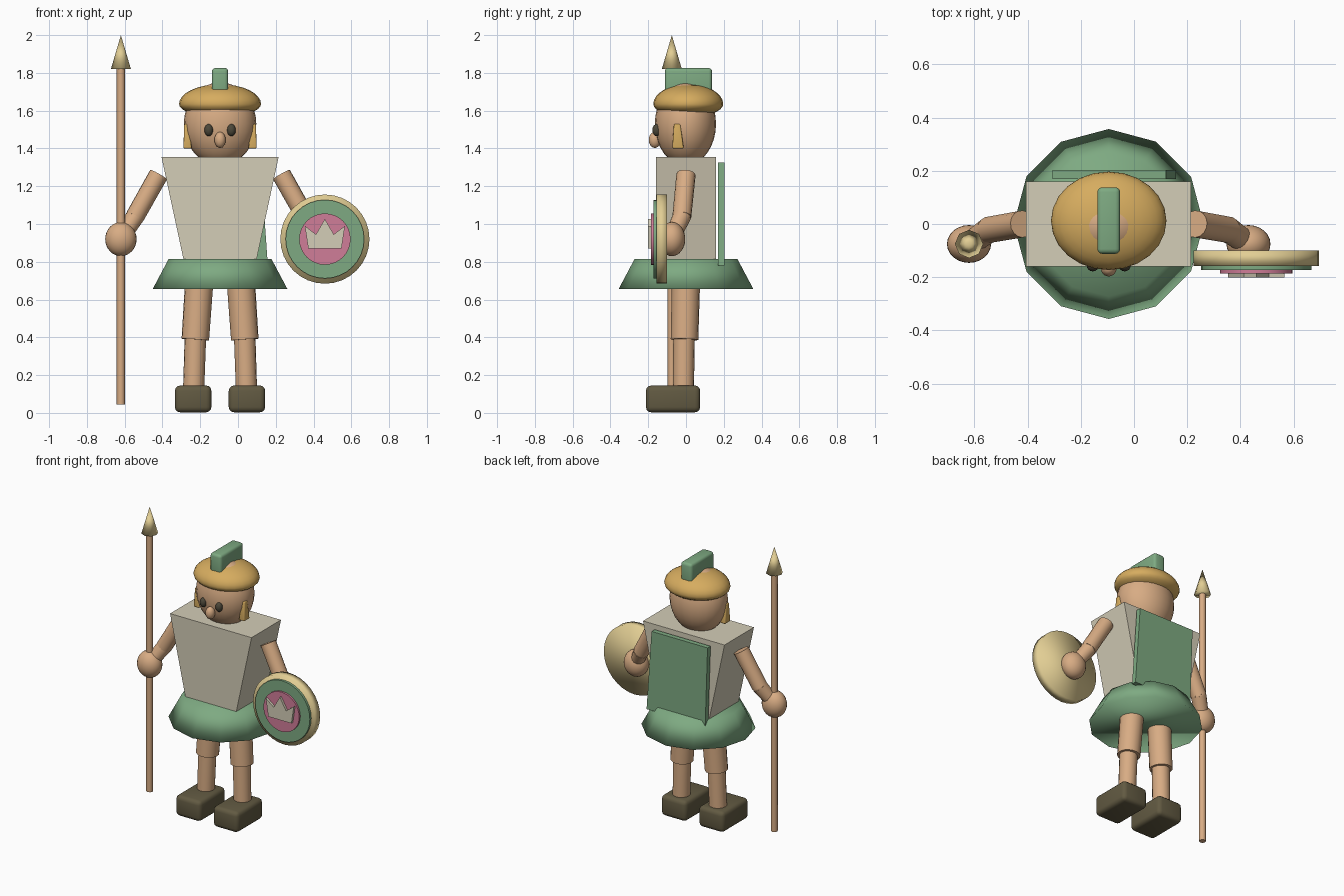
import bpy
import bmesh
import math
from mathutils import Vector, Matrix

if "Cube" in bpy.data.objects:
    bpy.data.objects.remove(bpy.data.objects["Cube"])

CX = -0.095  # centre line of the figure


def linear(v):
    v /= 255
    return v / 12.92 if v < 0.04 else ((v + 0.055) / 1.055) ** 2.4


def material(name, r, g, b):
    mat = bpy.data.materials.new(name)
    mat.use_nodes = True
    col = (linear(r), linear(g), linear(b), 1)
    mat.diffuse_color = col
    bsdf = next(n for n in mat.node_tree.nodes if n.type == 'BSDF_PRINCIPLED')
    bsdf.inputs["Base Color"].default_value = col
    return mat


SKIN = material("tan skin", 216, 172, 132)
STONE = material("pale stone", 212, 205, 183)
GREEN = material("soft green", 126, 170, 130)
GOLD = material("gold", 214, 172, 95)
PALE = material("pale gold", 226, 206, 148)
PINK = material("pink", 208, 125, 152)
SHOE = material("dark olive", 98, 90, 66)
EYE = material("eye grey", 76, 71, 57)


def finish(name, bm, mat, shade="angle"):
    """Turn a bmesh into an object with one material and a shading style."""
    bmesh.ops.recalc_face_normals(bm, faces=bm.faces)
    mesh = bpy.data.meshes.new(name)
    bm.to_mesh(mesh)
    bm.free()
    mesh.materials.append(mat)
    ob = bpy.data.objects.new(name, mesh)
    bpy.context.collection.objects.link(ob)
    if shade != "flat":
        bpy.ops.object.select_all(action='DESELECT')
        ob.select_set(True)
        bpy.context.view_layer.objects.active = ob
        if shade == "full":
            bpy.ops.object.shade_smooth()
        else:
            bpy.ops.object.shade_smooth_by_angle(angle=math.radians(50))
    return ob


def rod(name, a, b, r1, r2, mat, sides=16, shade="angle"):
    """Tapered cylinder from point a to point b."""
    a, b = Vector(a), Vector(b)
    d = b - a
    rot = Vector((0, 0, 1)).rotation_difference(d).to_matrix().to_4x4()
    bm = bmesh.new()
    bmesh.ops.create_cone(bm, cap_ends=True, segments=sides, radius1=r1, radius2=r2,
                          depth=d.length, matrix=Matrix.Translation((a + b) / 2) @ rot)
    return finish(name, bm, mat, shade)


def ball(name, centre, radii, mat, lower=None):
    """Ellipsoid; lower gives a different radius for the bottom half."""
    bm = bmesh.new()
    bmesh.ops.create_uvsphere(bm, u_segments=24, v_segments=16, radius=1)
    for v in bm.verts:
        rz = lower if lower and v.co.z < 0 else radii[2]
        v.co = Vector((v.co.x * radii[0], v.co.y * radii[1], v.co.z * rz)) + Vector(centre)
    return finish(name, bm, mat, "full")


def block(name, bottom, top, z0, z1, mat, bevel=0):
    """Box whose bottom and top rectangles (x0, x1, y0, y1) may differ."""
    bm = bmesh.new()
    bmesh.ops.create_cube(bm, size=2)
    for v in bm.verts:
        x0, x1, y0, y1 = top if v.co.z > 0 else bottom
        v.co = (x1 if v.co.x > 0 else x0, y1 if v.co.y > 0 else y0, z1 if v.co.z > 0 else z0)
    if bevel:
        bmesh.ops.bevel(bm, geom=bm.edges[:], offset=bevel, segments=3,
                        profile=0.5, affect='EDGES')
    return finish(name, bm, mat, "angle" if bevel else "flat")


# Torso, skirt and back panel
block("torso", (CX - 0.18, CX + 0.18, -0.16, 0.16), (CX - 0.31, CX + 0.31, -0.16, 0.16),
      0.75, 1.355, STONE)
rod("skirt", (CX, 0, 0.655), (CX, 0, 0.815), 0.357, 0.272, GREEN, 12, "full")
block("back_panel", (-0.288, 0.158, 0.17, 0.203), (-0.306, 0.12, 0.17, 0.203),
      0.78, 1.325, GREEN)

# Head, cap and crest
ball("head", (CX, -0.003, 1.53), (0.192, 0.162, 0.22), SKIN)
ball("nose", (CX, -0.165, 1.445), (0.03, 0.032, 0.042), SKIN)
ball("cap", (CX, 0.012, 1.635), (0.217, 0.185, 0.105), GOLD, lower=0.07)
block("crest", (CX - 0.043, CX + 0.043, -0.112, 0.138),
      (CX - 0.043, CX + 0.043, -0.112, 0.138), 1.66, 1.826, GREEN, 0.018)

# Paired parts: limbs, eyes, cheek guards and shoes
for side, s in (("right", -1), ("left", 1)):
    def at(x, y, z):
        return (CX + s * x, y, z)

    ball(side + "_eye", at(0.06, -0.155, 1.497), (0.023, 0.023, 0.032), EYE)
    lo = sorted((CX + s * 0.15, CX + s * 0.194))
    hi = sorted((CX + s * 0.165, CX + s * 0.19))
    block(side + "_cheek_guard", (*lo, -0.073, -0.012), (*hi, -0.064, -0.03),
          1.40, 1.53, GOLD, 0.007)

    elbow = at(0.45, -0.022, 1.04)
    rod(side + "_upper_arm", at(0.325, 0, 1.262), elbow, 0.051, 0.05, SKIN)
    ball(side + "_elbow", elbow, (0.047, 0.047, 0.047), SKIN)
    rod(side + "_forearm", elbow, at(0.52, -0.072, 0.93), 0.049, 0.043, SKIN)
    ball(side + "_hand", at(0.525, -0.075, 0.92), (0.083, 0.071, 0.09), SKIN)

    rod(side + "_thigh", at(0.11, 0, 0.70), at(0.131, -0.008, 0.388), 0.075, 0.073, SKIN)
    rod(side + "_shin", at(0.13, -0.01, 0.42), at(0.14, -0.014, 0.12), 0.057, 0.056, SKIN)
    sole = (*sorted((CX + s * 0.046, CX + s * 0.239)), -0.212, 0.075)
    block(side + "_shoe", sole, sole, 0.003, 0.145, SHOE, 0.028)

# Spear
SX, SY = -0.62, -0.075
rod("spear_shaft", (SX, SY, 0.045), (SX, SY, 1.83), 0.022, 0.022, SKIN, 8)
rod("spear_tip", (SX, SY, 1.82), (SX, SY, 2.0), 0.053, 0, PALE, 8, "full")

# Shield: stacked discs and a raised crown
HX, HZ = 0.46, 0.92
rod("shield_rim", (HX, -0.1, HZ), (HX, -0.157, HZ), 0.236, 0.236, PALE, 32, "full")
rod("shield_field", (HX, -0.15, HZ), (HX, -0.173, HZ), 0.208, 0.208, GREEN, 32)
rod("shield_centre", (HX, -0.165, HZ), (HX, -0.186, HZ), 0.136, 0.136, PINK, 32)

half = [(0.088, -0.05), (0.106, 0.07), (0.047, 0.025)]
outline = half + [(0, 0.107)] + [(-x, z) for x, z in reversed(half)]
bm = bmesh.new()
face = bm.faces.new([bm.verts.new((HX + x, -0.18, HZ + z)) for x, z in outline])
extruded = bmesh.ops.extrude_face_region(bm, geom=[face])["geom"]
bmesh.ops.translate(bm, vec=(0, -0.022, 0),
                    verts=[g for g in extruded if isinstance(g, bmesh.types.BMVert)])
finish("shield_crown", bm, STONE, "flat")
